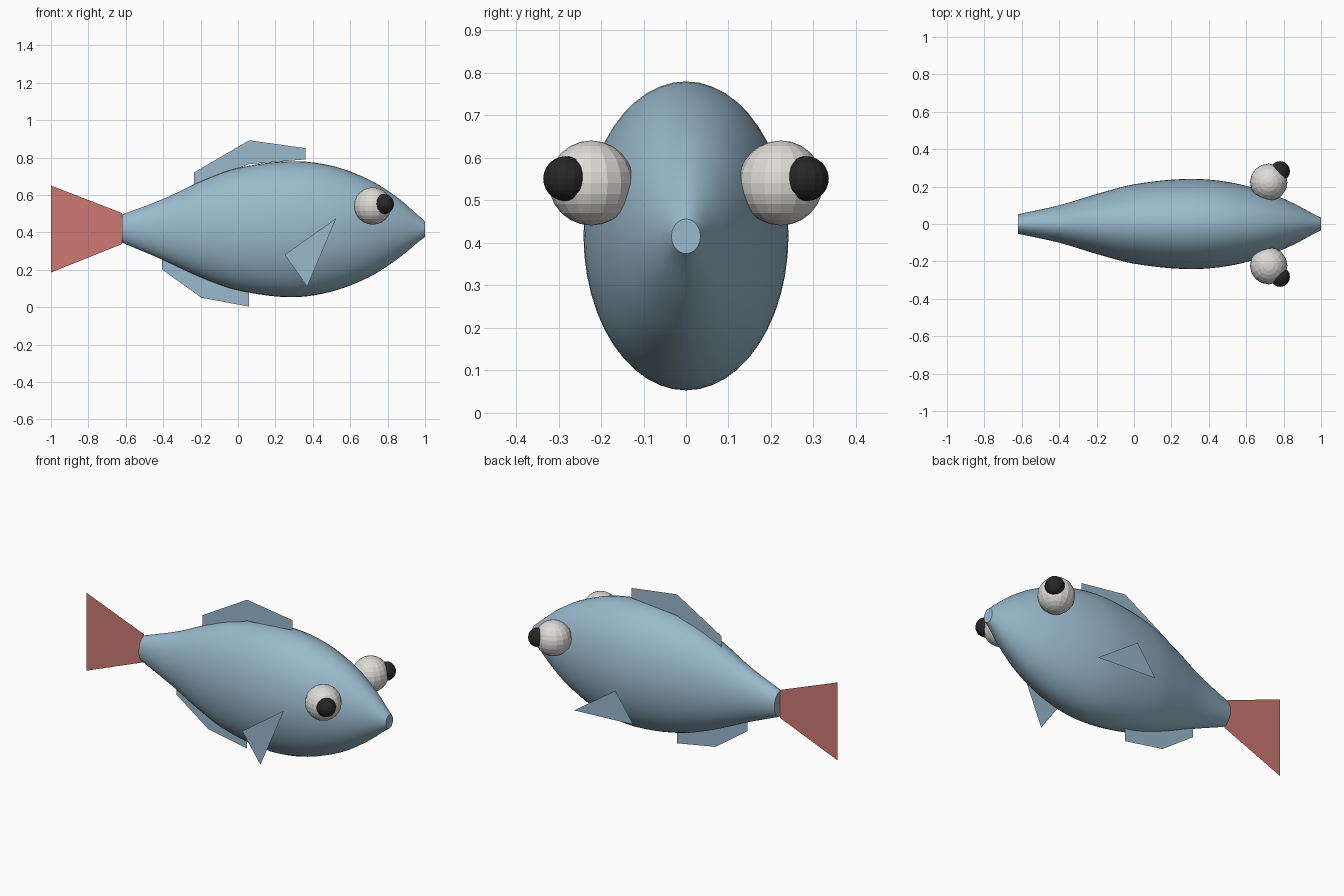
import bpy, bmesh, math

if "Cube" in bpy.data.objects:
    bpy.data.objects.remove(bpy.data.objects["Cube"])


def material(name, color):
    m = bpy.data.materials.new(name)
    m.diffuse_color = (*color, 1)
    m.use_nodes = True
    m.node_tree.nodes["Principled BSDF"].inputs["Base Color"].default_value = m.diffuse_color
    return m


BLUE = material("fish blue", (0.32, 0.49, 0.61))
RED = material("tail red", (0.62, 0.19, 0.17))
WHITE = material("eye white", (0.72, 0.71, 0.67))
BLACK = material("pupil black", (0.02, 0.02, 0.02))


def finish(bm, name, mat, smooth=False):
    mesh = bpy.data.meshes.new(name)
    bm.to_mesh(mesh)
    bm.free()
    mesh.materials.append(mat)
    for p in mesh.polygons:
        p.use_smooth = smooth
    ob = bpy.data.objects.new(name, mesh)
    bpy.context.collection.objects.link(ob)
    return ob


def catmull(a, b, c, d, t):
    # non-uniform cubic through b and c, stations keyed on x
    h = c[0] - b[0]
    out = [b[0] + h * t]
    for i in range(1, len(b)):
        m0 = (c[i] - a[i]) / (c[0] - a[0]) * h
        m1 = (d[i] - b[i]) / (d[0] - b[0]) * h
        out.append((2*t**3 - 3*t**2 + 1) * b[i] + (t**3 - 2*t**2 + t) * m0
                   + (3*t**2 - 2*t**3) * c[i] + (t**3 - t**2) * m1)
    return out


def sheet(name, points, y, mat):
    bm = bmesh.new()
    bm.faces.new([bm.verts.new((x, y, z)) for x, z in points])
    return finish(bm, name, mat)


def ball(name, center, radius, mat, segments, rings):
    bm = bmesh.new()
    bmesh.ops.create_uvsphere(bm, u_segments=segments, v_segments=rings, radius=radius)
    bmesh.ops.translate(bm, verts=bm.verts, vec=center)
    return finish(bm, name, mat)


# Body: elliptical rings lofted along x (x, top z, bottom z, half width)
stations = [
    (-0.62, 0.495, 0.345, 0.052), (-0.4, 0.578, 0.252, 0.100),
    (-0.2, 0.672, 0.160, 0.160), (0.0, 0.744, 0.090, 0.212),
    (0.28, 0.780, 0.053, 0.241), (0.5, 0.756, 0.083, 0.225),
    (0.7, 0.682, 0.160, 0.174), (0.85, 0.588, 0.255, 0.112),
    (0.97, 0.485, 0.353, 0.048),
]
profile = []
for i in range(len(stations) - 1):
    a = stations[max(i - 1, 0)]
    d = stations[min(i + 2, len(stations) - 1)]
    for k in range(5):
        profile.append(catmull(a, stations[i], stations[i + 1], d, k / 5))
profile += [stations[-1], (1.0, 0.456, 0.375, 0.034)]

SIDES = 48
bm = bmesh.new()
rings = []
for x, top, low, w in profile:
    ring = []
    for k in range(SIDES):
        ang = math.tau * k / SIDES
        ring.append(bm.verts.new((x, w * math.cos(ang),
                                  (top + low) / 2 + (top - low) / 2 * math.sin(ang))))
    rings.append(ring)
for r0, r1 in zip(rings, rings[1:]):
    for k in range(SIDES):
        j = (k + 1) % SIDES
        bm.faces.new((r0[k], r0[j], r1[j], r1[k]))
bm.faces.new(rings[0])
bm.faces.new(rings[-1])
bmesh.ops.recalc_face_normals(bm, faces=bm.faces)
body = finish(bm, "body", BLUE, True)
bpy.context.view_layer.objects.active = body
body.select_set(True)
bpy.ops.object.shade_smooth_by_angle(angle=math.radians(40))

# Paper-thin fins on the centre plane
sheet("tail_fin", [(-0.62, 0.503), (-1, 0.65), (-1, 0.185), (-0.62, 0.337)], 0, RED)
sheet("dorsal_fin", [(-0.235, 0.65), (-0.235, 0.72), (0.06, 0.892), (0.36, 0.85),
                     (0.36, 0.79), (0.06, 0.765)], 0, BLUE)
sheet("belly_fin", [(-0.405, 0.255), (-0.405, 0.2), (-0.195, 0.05), (0.06, 0.003),
                    (0.06, 0.085)], 0, BLUE)

# Side fins, one swung down and one swung back
sheet("side_fin_front", [(0.525, 0.475), (0.25, 0.28), (0.37, 0.11)], -0.317, BLUE)
sheet("side_fin_back", [(0.515, 0.20), (0.243, 0.39), (0.123, 0.22)], 0.32, BLUE)

# Faceted eyes with bulging pupils
for side, label in ((-1, "front"), (1, "back")):
    ball("eye_" + label, (0.72, side * 0.223, 0.541), 0.1, WHITE, 16, 12)
    ball("pupil_" + label, (0.781, side * 0.283, 0.551), 0.053, BLACK, 16, 12)
